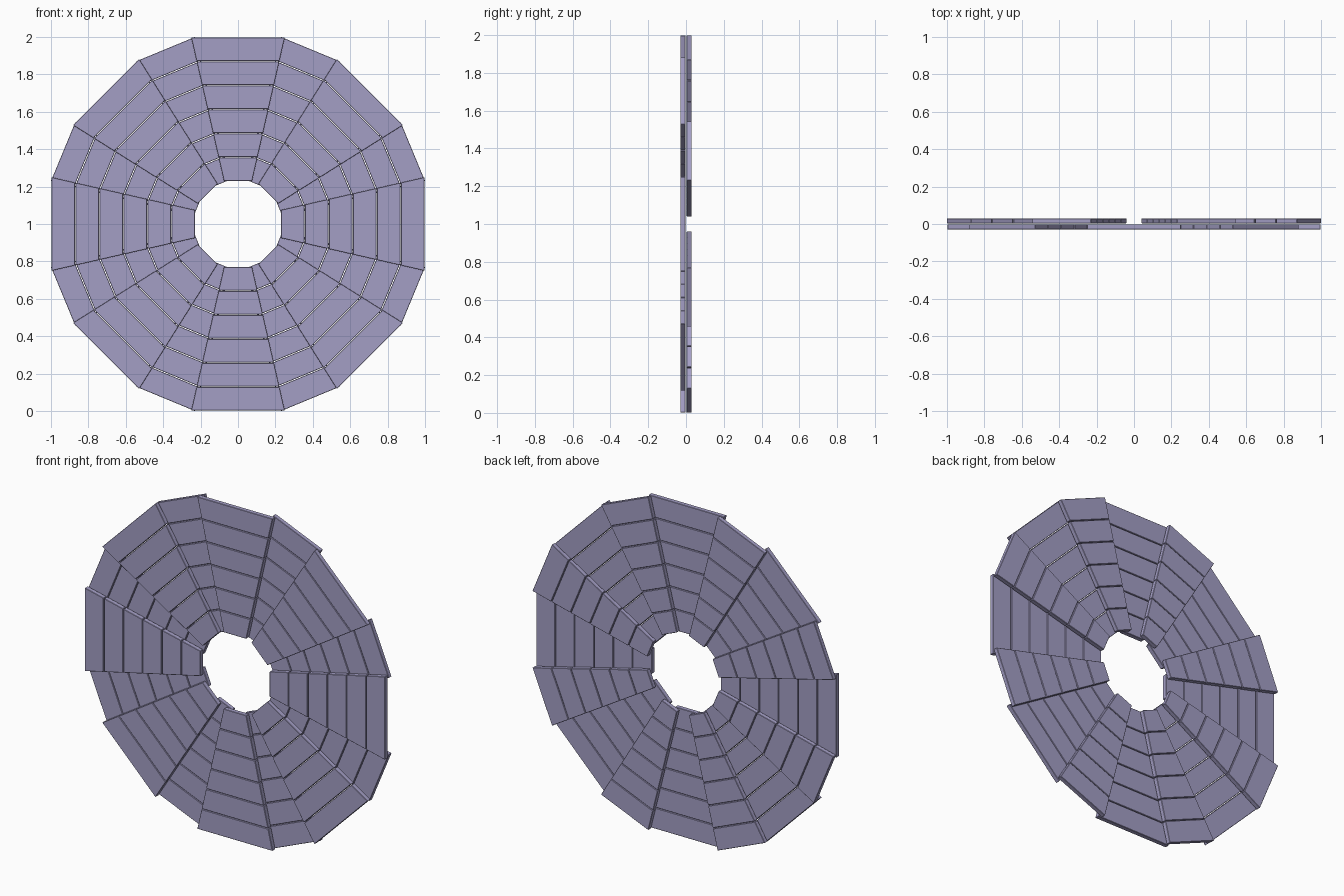
import bpy
import bmesh
import math
from mathutils import Matrix, Vector

cube = bpy.data.objects.get("Cube")
if cube:
    bpy.data.objects.remove(cube, do_unlink=True)

# One flat colour for every plank
lilac = bpy.data.materials.new("dusty_lilac")
lilac.use_nodes = True
colour = (0.37, 0.345, 0.56, 1)
lilac.diffuse_color = colour
lilac.node_tree.nodes["Principled BSDF"].inputs["Base Color"].default_value = colour

PLANKS = 6
GAP = 0.004
PANELS = 8


def add_plank(bm, r0, r1, w0, w1, y0, y1):
    """Tapered board lying across a panel, narrow end towards the hub."""
    outline = [(-w0, r0), (w0, r0), (w1, r1), (-w1, r1)]
    front = [bm.verts.new((x, y0, z)) for x, z in outline]
    back = [bm.verts.new((x, y1, z)) for x, z in outline]
    bm.faces.new(front)
    bm.faces.new(back[::-1])
    for i in range(4):
        j = (i + 1) % 4
        bm.faces.new((front[j], front[i], back[i], back[j]))


def panel_mesh(name, inner, outer, w_in, w_out, y0, y1):
    """Trapezoid panel made of evenly spaced planks."""
    bm = bmesh.new()
    step = (outer - inner + GAP) / PLANKS

    def width(r):
        return w_in + (w_out - w_in) * (r - inner) / (outer - inner)

    for k in range(PLANKS):
        r0 = inner + k * step
        r1 = r0 + step - GAP
        add_plank(bm, r0, r1, width(r0), width(r1), y0, y1)
    bmesh.ops.recalc_face_normals(bm, faces=bm.faces[:])
    mesh = bpy.data.meshes.new(name)
    bm.to_mesh(mesh)
    bm.free()
    mesh.materials.append(lilac)
    return mesh


def ring(name, mesh, offset):
    """Turn copies of one panel around the hub."""
    for i in range(PANELS):
        obj = bpy.data.objects.new(f"{name}_{i + 1}", mesh)
        bpy.context.collection.objects.link(obj)
        angle = math.tau * i / PANELS + offset
        obj.matrix_world = (Matrix.Translation(Vector((0, 0, 1)))
                            @ Matrix.Rotation(angle, 4, "Y"))
        bevel = obj.modifiers.new("chamfer", "BEVEL")
        bevel.width = 0.002
        bevel.segments = 1


# Wide panels in the front layer
wide = panel_mesh("wide_panel", 0.23, 0.997, 0.075, 0.25, -0.03, -0.002)
ring("front_panel", wide, 0)

# Narrower panels behind, covering the gaps
narrow = panel_mesh("narrow_panel", 0.235, 1.012, 0.054, 0.17, 0.003, 0.03)
ring("back_panel", narrow, math.pi / PANELS)
